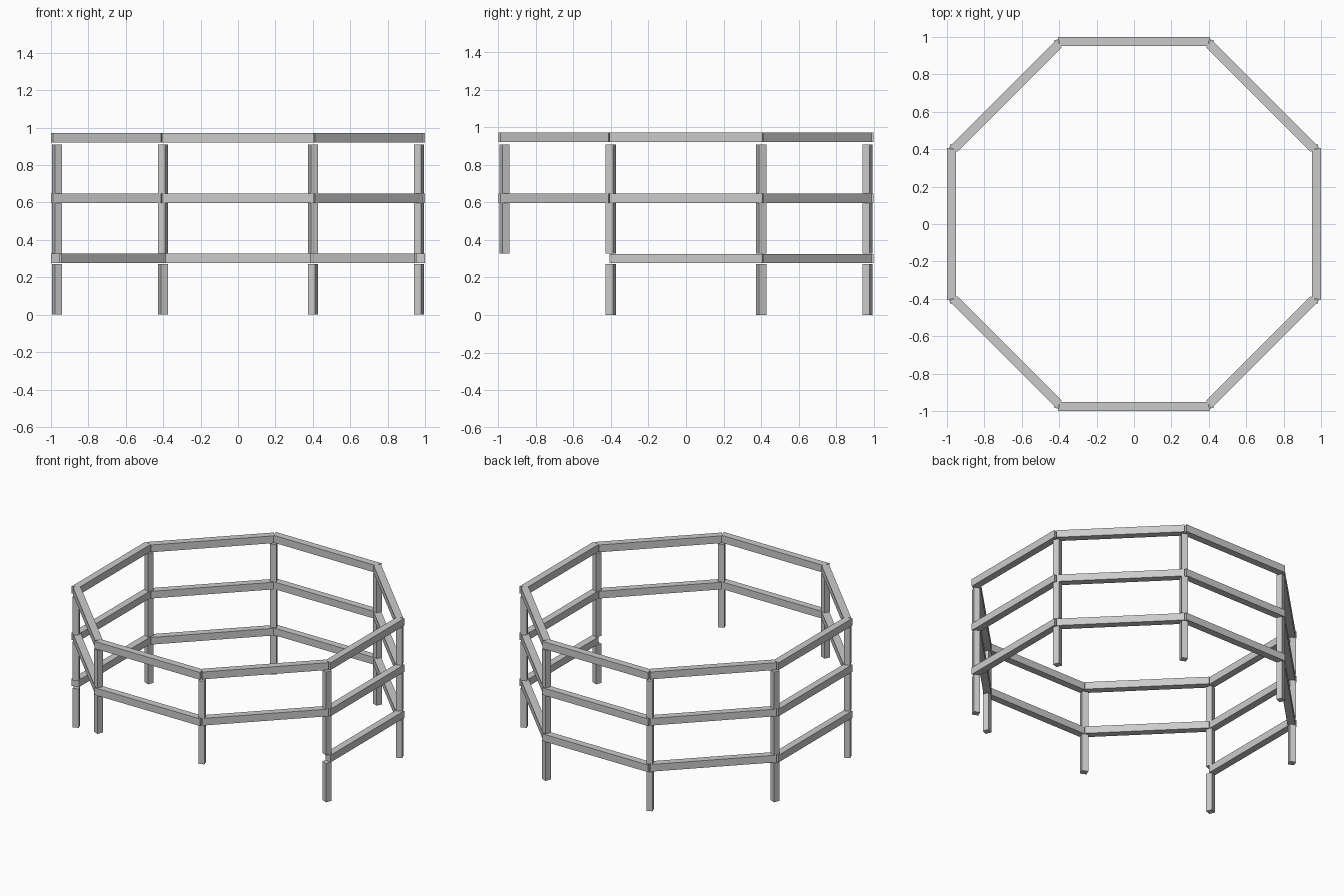
import bpy, bmesh, math
from mathutils import Matrix

if "Cube" in bpy.data.objects:
    bpy.data.objects.remove(bpy.data.objects["Cube"])

RAIL_W = 0.049
LEVELS = [(0.276, 0.326), (0.598, 0.648), (0.921, 0.972)]
POSTS = [(0.0, 0.272), (0.328, 0.597), (0.648, 0.909)]


def prism(name, outline, z0, z1, matrix):
    """Extrude a flat outline from z0 to z1 and place it in plan."""
    bm = bmesh.new()
    low = [bm.verts.new((x, y, z0)) for x, y in outline]
    high = [bm.verts.new((x, y, z1)) for x, y in outline]
    bm.faces.new(low[::-1])
    bm.faces.new(high)
    n = len(outline)
    for i in range(n):
        j = (i + 1) % n
        bm.faces.new((low[i], low[j], high[j], high[i]))
    bm.transform(matrix)
    bmesh.ops.recalc_face_normals(bm, faces=bm.faces)
    mesh = bpy.data.meshes.new(name)
    bm.to_mesh(mesh)
    bm.free()
    obj = bpy.data.objects.new(name, mesh)
    bpy.context.collection.objects.link(obj)


# Mitred rails: side 0 faces +x, side 6 faces the front.
# The three front sides have no bottom rail.
for level, (z0, z1) in enumerate(LEVELS):
    for side in range(8):
        if level == 0 and side in (5, 6, 7):
            continue
        r = 1.0 if side % 2 == 0 else 0.99
        outline = [(r, -0.407), (r, 0.407),
                   (r - RAIL_W, 0.394), (r - RAIL_W, -0.394)]
        prism(f"rail_{level + 1}_{side + 1}", outline, z0, z1,
              Matrix.Rotation(side * math.pi / 4, 4, 'Z'))

# Square posts at the corners, turned to face outward.
# The two front corners have no bottom post.
for level, (z0, z1) in enumerate(POSTS):
    for corner in range(8):
        if level == 0 and corner in (5, 6):
            continue
        h, r = 0.0205, 1.048
        outline = [(r - h, -h), (r + h, -h), (r + h, h), (r - h, h)]
        prism(f"post_{level + 1}_{corner + 1}", outline, z0, z1,
              Matrix.Rotation((corner + 0.5) * math.pi / 4, 4, 'Z'))
